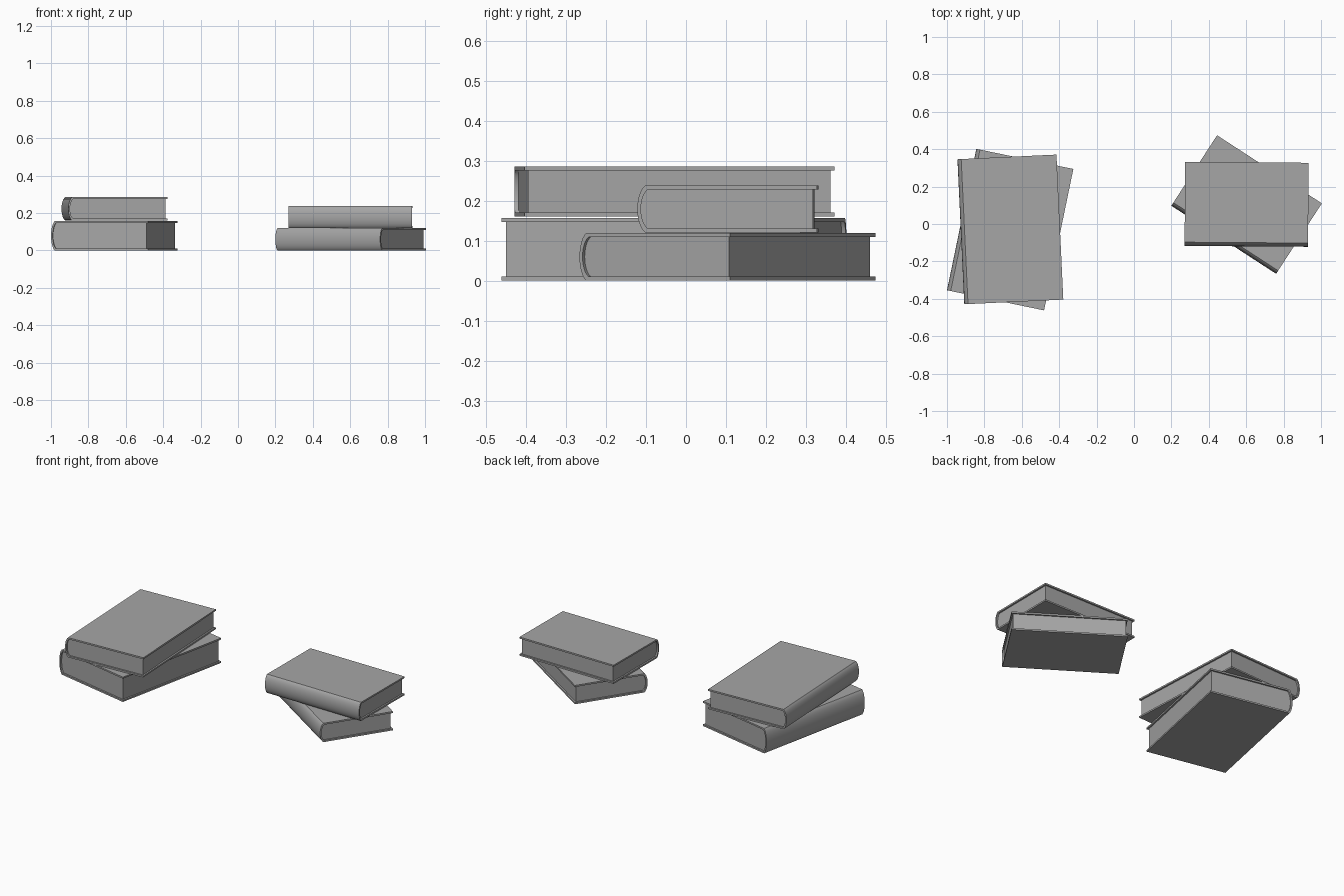
import bpy, math

old = bpy.data.objects.get("Cube")
if old:
    bpy.data.objects.remove(old, do_unlink=True)

grey = bpy.data.materials.new("plain grey")
grey.use_nodes = True
grey.diffuse_color = (0.38, 0.38, 0.38, 1)
bsdf = grey.node_tree.nodes["Principled BSDF"]
bsdf.inputs["Base Color"].default_value = grey.diffuse_color
bsdf.inputs["Roughness"].default_value = 0.8

BOARD = 0.01     # cover thickness and overhang
BULGE = 0.02     # depth of the rounded spine
STEPS = 12


def spine_arc(x, height, z0, bulge):
    """Points of a rounded spine, from bottom to top, bulging towards -x."""
    reach = math.radians(72)
    points = []
    for i in range(STEPS + 1):
        a = -reach + 2 * reach * i / STEPS
        depth = (math.cos(a) - math.cos(reach)) / (1 - math.cos(reach))
        points.append((x - bulge * depth,
                       z0 + height / 2 * (1 + math.sin(a) / math.sin(reach))))
    return points


def extrude_profile(name, outline, length, caps, location, angle):
    """Extrude a closed x-z outline along y; caps lists the end polygons."""
    n = len(outline)
    verts = [(x, s * length / 2, z) for s in (-1, 1) for x, z in outline]
    faces = [(i, i + n, (i + 1) % n + n, (i + 1) % n) for i in range(n)]
    faces += [tuple(cap) for cap in caps]
    faces += [tuple(i + n for i in reversed(cap)) for cap in caps]
    mesh = bpy.data.meshes.new(name)
    mesh.from_pydata(verts, [], faces)
    mesh.materials.append(grey)
    obj = bpy.data.objects.new(name, mesh)
    bpy.context.collection.objects.link(obj)
    obj.location = location
    obj.rotation_euler.z = math.radians(angle)
    bpy.ops.object.select_all(action='DESELECT')
    obj.select_set(True)
    bpy.context.view_layer.objects.active = obj
    bpy.ops.object.mode_set(mode='EDIT')
    bpy.ops.mesh.select_all(action='SELECT')
    bpy.ops.mesh.normals_make_consistent(inside=False)
    bpy.ops.object.mode_set(mode='OBJECT')
    bpy.ops.object.shade_smooth_by_angle(angle=math.radians(25))


def book(name, width, length, height, x, y, z, angle):
    place = (x, y, z)
    right = width / 2
    hinge = -width / 2 + BULGE
    inner_height = height - 2 * BOARD

    # Cover: a U-shaped wrap of two boards and a rounded spine
    outer = spine_arc(hinge, height, 0, BULGE)
    inner = spine_arc(hinge + BOARD * 0.7, inner_height, BOARD, BULGE * 0.9)
    outer = [(right, 0)] + outer + [(right, height)]
    inner = [(right, BOARD)] + inner + [(right, height - BOARD)]
    m = len(outer)
    outline = outer + inner[::-1]
    caps = [(i, i + 1, 2 * m - 2 - i, 2 * m - 1 - i) for i in range(m - 1)]
    extrude_profile(name + "_cover", outline, length, caps, place, angle)

    # Page block: fills the wrap, set back from the board edges
    fore = right - BOARD
    block = [(fore, BOARD)] + inner[1:-1] + [(fore, height - BOARD)]
    extrude_profile(name + "_pages", block, length - 2 * BOARD,
                    [range(len(block))], place, angle)


# Stack of large books on the model's right
book("large_lower_book", 0.53, 0.772, 0.157, -0.662, -0.03, 0, -11.7)
book("large_upper_book", 0.53, 0.776, 0.125, -0.661, -0.029, 0.16, 2.7)
# Stack of small books on the model's left
book("small_lower_book", 0.449, 0.668, 0.119, 0.602, 0.104, 0, 57)
book("small_upper_book", 0.449, 0.66, 0.118, 0.602, 0.105, 0.12, 89.6)
